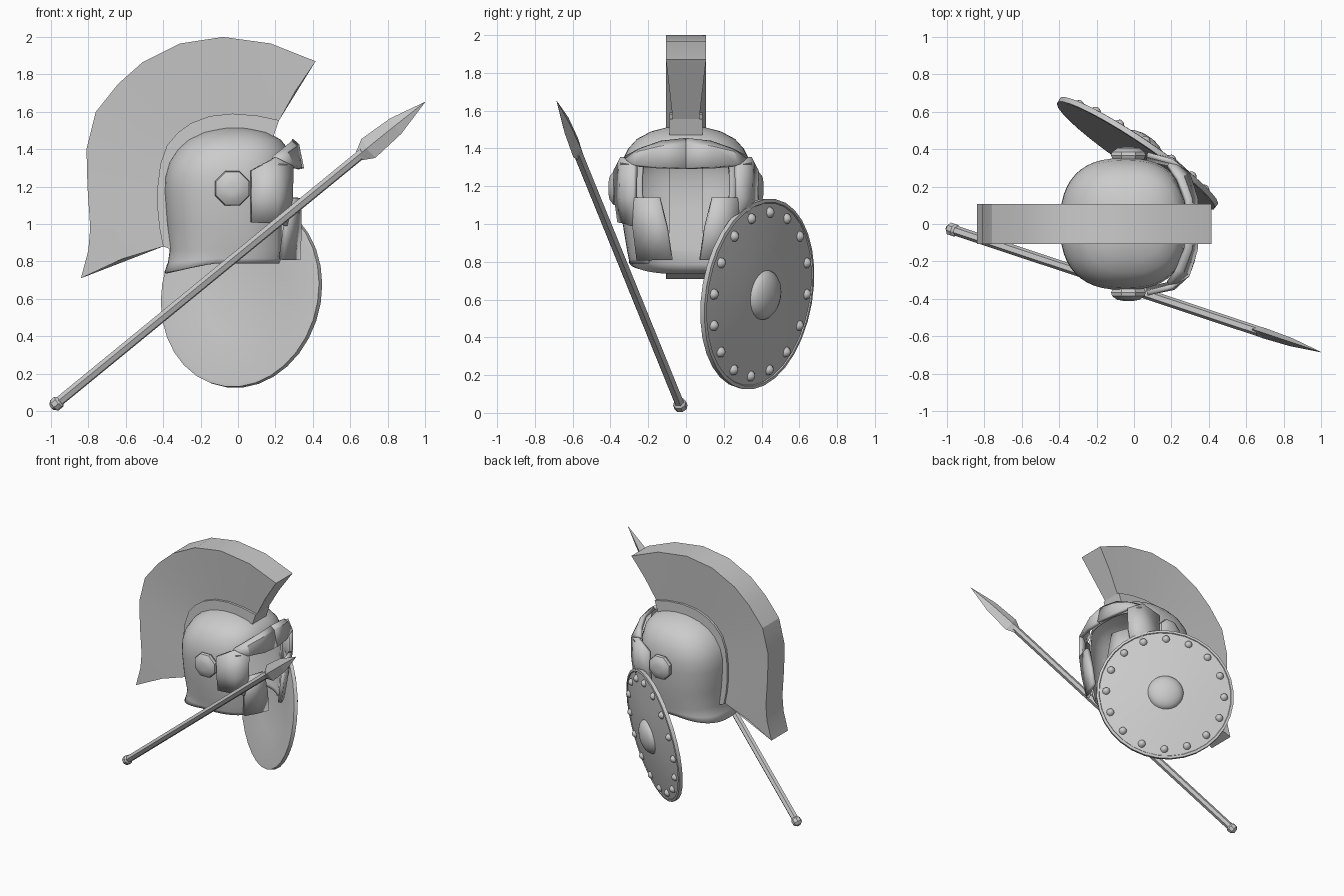
import bpy, bmesh, math
from mathutils import Vector, Matrix

if "Cube" in bpy.data.objects:
    bpy.data.objects.remove(bpy.data.objects["Cube"])


def finish(name, bm, smooth=None, thick=0, mat=None, offset=-1):
    bmesh.ops.remove_doubles(bm, verts=bm.verts, dist=1e-5)
    bmesh.ops.recalc_face_normals(bm, faces=bm.faces)
    me = bpy.data.meshes.new(name)
    bm.to_mesh(me)
    bm.free()
    ob = bpy.data.objects.new(name, me)
    bpy.context.collection.objects.link(ob)
    if mat:
        ob.matrix_world = mat
    if thick:
        m = ob.modifiers.new("shell", 'SOLIDIFY')
        m.thickness, m.offset = thick, offset
    if smooth:
        bpy.ops.object.select_all(action='DESELECT')
        ob.select_set(True)
        bpy.context.view_layer.objects.active = ob
        bpy.ops.object.shade_smooth_by_angle(angle=math.radians(smooth))
    return ob


def loft(bm, rings, closed=True, caps=True):
    """Skin a list of equally long point rings."""
    vs = [[bm.verts.new(p) for p in r] for r in rings]
    n = len(rings[0])
    for a, b in zip(vs, vs[1:]):
        for i in range(n if closed else n - 1):
            j = (i + 1) % n
            bm.faces.new((a[i], a[j], b[j], b[i]))
    if caps:
        bm.faces.new(vs[0][::-1])
        bm.faces.new(vs[-1])


def lathe(name, prof, n, mat, smooth=35):
    """Turn (radius, height) points round local z."""
    bm = bmesh.new()
    loft(bm, [[(r * math.cos(2 * math.pi * (i + .5) / n), r * math.sin(2 * math.pi * (i + .5) / n), h)
               for i in range(n)] for r, h in prof])
    return finish(name, bm, smooth, mat=mat)


def frame(origin, z, x):
    z = Vector(z).normalized()
    y = z.cross(Vector(x)).normalized()
    return Matrix.Translation(origin) @ Matrix((y.cross(z), y, z)).transposed().to_4x4()


# helmet shell: superellipse rings (z, back x, front x, half width), open face
rings = []
N = 48
for z, xb, xf, w in [(.74, -.395, .28, .30), (.79, -.375, .285, .303), (.86, -.365, .29, .312),
                     (1.0, -.383, .29, .335), (1.17, -.395, .29, .352), (1.25, -.392, .29, .352),
                     (1.33, -.37, .285, .34), (1.40, -.325, .268, .305), (1.45, -.27, .23, .26),
                     (1.49, -.19, .16, .185), (1.512, -.1, .07, .1), (1.518, -.04, .01, .03)]:
    ring = []
    for i in range(N):
        a = 2 * math.pi * i / N
        c, s = math.cos(a), math.sin(a)
        e = 2 / 2.5
        zz = z + (.05 * min(1, (c + 1) / .9) if z < .75 else (.025 * min(1, (c + 1) / .9) if z < .8 else 0))
        ring.append(((xb + xf) / 2 + (xf - xb) / 2 * math.copysign(abs(c) ** e, c),
                     w * math.copysign(abs(s) ** e, s), zz))
    rings.append(ring)
bm = bmesh.new()
loft(bm, rings, caps=False)
bm.verts.ensure_lookup_table()
bm.faces.new(bm.verts[-N:])
cut = [f for f in bm.faces if f.calc_center_median().z < 1.33 and f.calc_center_median().x > .225]
bmesh.ops.delete(bm, geom=cut, context='FACES')
finish("helmet_shell", bm, 50, .014)

# face guard: brow, temple and cheek patches, mirrored to both sides
patches = {
    "brow": [[(.285, 0, 1.445), (.315, 0, 1.42), (.34, 0, 1.295)],
             [(.275, .13, 1.43), (.30, .135, 1.405), (.327, .14, 1.297)],
             [(.23, .24, 1.39), (.26, .25, 1.375), (.288, .268, 1.31)],
             [(.18, .315, 1.35), (.2, .32, 1.335), (.21, .335, 1.31)]],
    "temple": [[(.288, .268, 1.31), (.285, .27, 1.14), (.255, .278, .99)],
               [(.2, .335, 1.355), (.21, .34, 1.14), (.2, .32, 1.005)],
               [(.07, .37, 1.285), (.07, .368, 1.14), (.07, .35, 1.01)]],
    "cheek": [[(.325, .14, 1.14), (.327, .1, .98), (.322, .075, .81)],
              [(.31, .2, 1.14), (.3, .19, .98), (.285, .165, .81)],
              [(.285, .27, 1.14), (.255, .278, .99), (.23, .255, .81)]]}
for part, cols in patches.items():
    for side, s in (("left", 1), ("right", -1)):
        bm = bmesh.new()
        loft(bm, [[(x, y * s, z) for x, y, z in c] for c in cols], False, False)
        ref = Vector((1, s * .5, 0))
        bmesh.ops.recalc_face_normals(bm, faces=bm.faces)
        if sum((f.normal.dot(ref) for f in bm.faces)) < 0:
            bmesh.ops.reverse_faces(bm, faces=bm.faces)
        flip = sum(f.normal.dot(ref) for f in bm.faces) < 0
        ob = finish(f"{part}_guard_{side}", bm, 30, .028, offset=0)

# ear bosses
for s in (1, -1):
    lathe("ear_boss", [(.085, 0), (.1, .03), (.095, .05), (.065, .07), (.03, .076)], 8,
          frame((-.03, s * .335, 1.19), (0, s, 0), (1, 0, 0)))

# crest and its holder: fan-shaped bands paired outer/inner
top = [(.415, 1.87), (.175, 1.965), (-.08, 2.0), (-.31, 1.965), (-.51, 1.865), (-.64, 1.75),
       (-.76, 1.60), (-.81, 1.40), (-.805, 1.20), (-.79, .98), (-.80, .86), (-.84, .71)]
mid = [(.22, 1.555), (.1, 1.58), (-.03, 1.59), (-.15, 1.577), (-.25, 1.54), (-.32, 1.49),
       (-.38, 1.42), (-.415, 1.32), (-.43, 1.2), (-.43, 1.08), (-.42, .98), (-.40, .88)]
low = [(.19, 1.47), (.09, 1.49), (-.03, 1.5), (-.13, 1.485), (-.2, 1.46), (-.26, 1.43),
       (-.31, 1.38), (-.345, 1.3), (-.365, 1.2), (-.36, 1.08), (-.35, .98), (-.345, .86)]


def band(name, outer, inner, wo, wi, bend):
    bm = bmesh.new()
    rs = []
    for i, (o, n) in enumerate(zip(outer, inner)):
        mx, mz = (o[0] + n[0]) / 2, (o[1] + n[1]) / 2
        if i == 0:
            mx -= bend
        if i == len(outer) - 1:
            mz += bend * 1.8
        wm = (wo + wi) / 2
        rs.append([(o[0], -wo, o[1]), (o[0], wo, o[1]), (mx, wm, mz),
                   (n[0], wi, n[1]), (n[0], -wi, n[1]), (mx, -wm, mz)])
    loft(bm, rs)
    finish(name, bm, 22)


band("crest_plume", top, mid, .106, .07, .01)
band("crest_holder", mid, low, .088, .088, 0)

# round shield: domed disc with rim, centre boss and 16 studs
sm = frame((.02, .38, .63), (.553, .82, -.14), (0, 0, 1))
lathe("shield_disc", [(.05, .022), (.25, .014), (.49, -.02), (.508, -.018), (.51, .01), (.492, .014),
                      (.488, .008), (.25, .04), (.05, .048)], 32, sm)
dome = [(math.cos(a), math.sin(a)) for a in (0, .3, .6, .9, 1.2, 1.5)]
lathe("shield_boss", [(.135 * r, .035 + .07 * h) for r, h in dome], 24, sm, 60)
for i in range(16):
    a = 2 * math.pi * i / 16
    lathe("shield_stud", [(.03 * r, .01 + .03 * h) for r, h in dome[::2] + [dome[-1]]], 10,
          sm @ Matrix.Translation((.437 * math.cos(a), .437 * math.sin(a), 0)), 60)

# spear: hexagonal shaft, butt knob, flat diamond blade
p0, p1 = Vector((-.97, -.03, .04)), Vector((1, -.685, 1.652))
L = (p1 - p0).length
sp = frame(p0, p1 - p0, (0, 0, 1))
lathe("spear_shaft", [(.027, 0), (.027, L - .44)], 6, sp, 20)
lathe("spear_butt", [(.018, -.034), (.036, -.016), (.036, .016), (.02, .034)], 8, sp, 20)
bm = bmesh.new()
loft(bm, [[(w, 0, h), (0, t, h), (-w, 0, h), (0, -t, h)] for w, t, h in
          [(.028, .026, L - .47), (.064, .028, L - .405), (.052, .022, L - .21), (.001, .001, L)]])
finish("spear_blade", bm, mat=sp)
